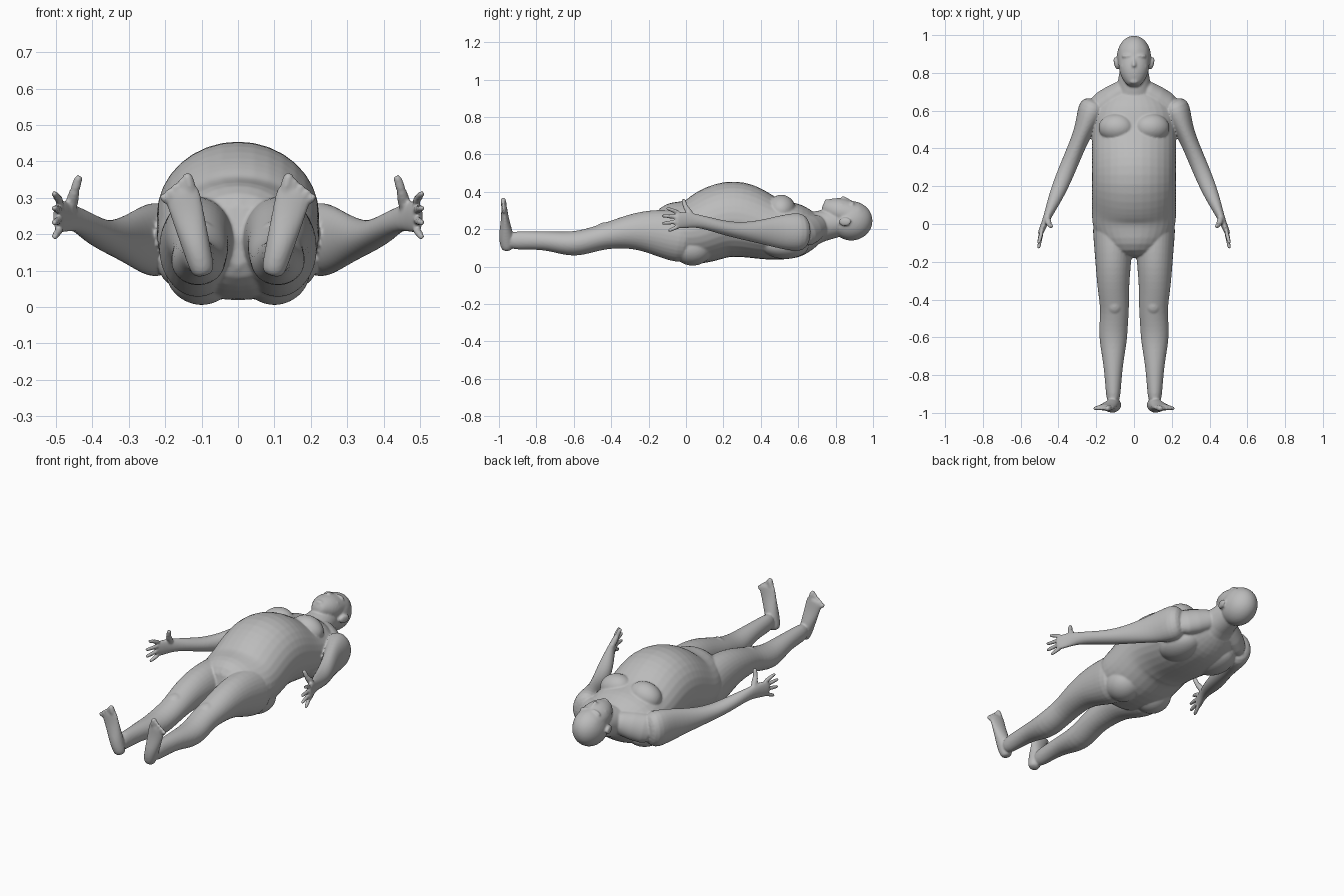
import bpy, bmesh, math
from mathutils import Vector, Matrix

old = bpy.data.objects.get("Cube")
if old:
    bpy.data.objects.remove(old)

SEGMENTS = 16
GROW = 1.03  # makes up for the shrinkage of subdivision
bm = bmesh.new()


def bump(t, middle, spread):
    """Soft swelling of height one around the middle."""
    return math.exp(-((t - middle) / spread) ** 2)


def add_ring(center, across, deep):
    ring = []
    for k in range(SEGMENTS):
        angle = math.tau * k / SEGMENTS
        ring.append(bm.verts.new(center + across * math.cos(angle) + deep * math.sin(angle)))
    return ring


def loft(sections, cap=0.5):
    """Skin oval rings (center, half width, half depth) along a path, with rounded ends."""
    centers = [Vector(section[0]) for section in sections]
    last = len(centers) - 1
    rings = []
    for i, (_, width, depth) in enumerate(sections):
        along = (centers[min(i + 1, last)] - centers[max(i - 1, 0)]).normalized()
        side = (Vector((1, 0, 0)) - along * along.x).normalized()
        across = side * width * GROW
        deep = along.cross(side) * depth * GROW
        tip = along * min(width, depth) * cap
        if i == 0:
            rings.append(add_ring(centers[i] - tip, across * 0.6, deep * 0.6))
        rings.append(add_ring(centers[i], across, deep))
        if i == last:
            rings.append(add_ring(centers[i] + tip, across * 0.6, deep * 0.6))
    for ring, following in zip(rings, rings[1:]):
        for k in range(SEGMENTS):
            j = (k + 1) % SEGMENTS
            bm.faces.new((ring[k], ring[j], following[j], following[k]))
    bm.faces.new(rings[0][::-1])
    bm.faces.new(rings[-1])


def sweep(rule, start, stop, steps, side=1):
    """Loft sections given by a rule evaluated evenly between two stations."""
    sections = []
    for i in range(steps + 1):
        (x, y, z), width, depth = rule(start + (stop - start) * i / steps)
        sections.append(((side * x, y, z), width, depth))
    loft(sections)


def blob(center, radii, turn=0, axis='Y'):
    """Ellipsoid mass."""
    matrix = (Matrix.Translation(center) @ Matrix.Rotation(turn, 4, axis)
              @ Matrix.Diagonal((*radii, 1)))
    bmesh.ops.create_icosphere(bm, subdivisions=3, radius=1, matrix=matrix)


def digit(base, tip, radius):
    """Slightly tapered finger or toe."""
    loft([(base, radius, radius), (Vector(base).lerp(tip, 0.5), radius, radius),
          (tip, radius * 0.85, radius * 0.85)])


def torso(y):
    shoulder = bump(y, 0.7, 0.06)
    front = 0.34 + 0.12 * bump(y, 0.25, 0.17) - 0.05 * shoulder
    back = 0.05 - 0.04 * bump(y, 0.05, 0.09) - 0.015 * bump(y, 0.47, 0.12) + 0.05 * shoulder
    width = 0.222 - 0.08 * shoulder - 0.06 * bump(y, -0.13, 0.07)
    return (0, y, (front + back) / 2), width, (front - back) / 2


def arm(y):
    width = 0.045 + 0.035 * bump(y, 0.63, 0.1) - 0.03 * bump(y, -0.03, 0.15)
    depth = 0.034 + 0.07 * bump(y, 0.63, 0.25) + 0.015 * bump(y, -0.03, 0.05)
    return (0.475 - 0.42 * y, y, 0.185 + 0.065 * bump(y, 0, 0.2)), width, depth


def leg(y):
    calf = bump(y, -0.6, 0.1)
    x = 0.11 - 0.008 * bump(y, -0.45, 0.07)
    z = 0.14 + 0.05 * bump(y, -0.24, 0.22) - 0.022 * calf
    width = 0.11 + 0.08 * y + 0.012 * calf
    depth = 0.048 + 0.09 * bump(y, 0, 0.35) + 0.014 * calf
    return (x, y, z), width, depth


def foot(z):
    heel = bump(z, 0.15, 0.09)
    return (0.07 + 0.27 * z, -0.95 - 0.07 * z, z), 0.025 + 0.08 * z, 0.015 + 0.024 * heel


def face(y):
    jaw = bump(y, 0.73, 0.05)
    return (0, y, 0.55 - 0.31 * y), 0.082 - 0.04 * jaw, 0.074 - 0.034 * jaw


# Trunk, neck and head
sweep(torso, -0.11, 0.68, 14)
loft([((0, 0.64, 0.19), 0.13, 0.1), ((0, 0.72, 0.22), 0.085, 0.08), ((0, 0.82, 0.235), 0.08, 0.08)])
blob((0, 0.884, 0.245), (0.092, 0.115, 0.107))
sweep(face, 0.75, 0.93, 5)

# Nose, lips and chin
loft([((0, 0.89, 0.34), 0.011, 0.01), ((0, 0.86, 0.352), 0.01, 0.014), ((0, 0.835, 0.366), 0.014, 0.016)])
for y in (0.781, 0.796):
    blob((0, y, 0.352), (0.026, 0.007, 0.011))
blob((0, 0.754, 0.345), (0.026, 0.014, 0.017))

for side in (-1, 1):
    # Brow, cheek, eyelid, nostril and ear
    blob((side * 0.036, 0.889, 0.337), (0.032, 0.011, 0.015), side * 0.25)
    blob((side * 0.048, 0.833, 0.322), (0.024, 0.024, 0.022))
    blob((side * 0.034, 0.864, 0.334), (0.017, 0.008, 0.012))
    blob((side * 0.015, 0.832, 0.352), (0.01, 0.011, 0.012))
    blob((side * 0.095, 0.85, 0.24), (0.011, 0.034, 0.024), side * -0.25, 'Z')

    # Chest, shoulder blade, shoulder slope and buttock masses
    blob((side * 0.095, 0.51, 0.31), (0.095, 0.075, 0.074), side * 0.25)
    blob((side * 0.12, 0.53, 0.115), (0.1, 0.13, 0.075))
    loft([((side * 0.05, 0.71, 0.22), 0.06, 0.065), ((side * 0.19, 0.63, 0.185), 0.06, 0.09)])
    blob((side * 0.1, 0.035, 0.1), (0.1, 0.11, 0.096))

    # Arm and palm, four fingers and thumb
    sweep(arm, 0.62, -0.05, 12, side)
    for i in range(4):
        reach = 0.015 * (i - 1.4) ** 2 - 0.13
        digit((side * 0.488, -0.04, 0.29 - 0.025 * i), (side * 0.505, reach, 0.312 - 0.04 * i), 0.011)
    knuckle = (side * 0.449, -0.003, 0.32)
    digit((side * 0.46, 0.03, 0.27), knuckle, 0.017)
    digit(knuckle, (side * 0.437, -0.014, 0.357), 0.013)

    # Leg, kneecap, foot and five toes
    sweep(leg, 0, -0.93, 14, side)
    blob((side * 0.103, -0.43, 0.205), (0.042, 0.05, 0.033))
    sweep(foot, 0.1, 0.32, 6, side)
    for i in range(5):
        radius = 0.011 if i else 0.016
        x = 0.13 + 0.017 * i
        z = 0.32 - 0.007 * i
        digit((side * x, -0.973, z), (side * (x + 0.01), -0.978, z + 0.042 - 0.007 * i), radius)

bmesh.ops.recalc_face_normals(bm, faces=bm.faces)
mesh = bpy.data.meshes.new("body")
bm.to_mesh(mesh)
bm.free()
body = bpy.data.objects.new("body", mesh)
bpy.context.collection.objects.link(body)

# Fuse the masses into one smooth skin
rounding = body.modifiers.new("round", 'SUBSURF')
rounding.levels = rounding.render_levels = 1
fuse = body.modifiers.new("fuse", 'REMESH')
fuse.mode = 'VOXEL'
fuse.voxel_size = 0.0055
fuse.use_smooth_shade = True
soften = body.modifiers.new("soften", 'SMOOTH')
soften.factor = 0.5
soften.iterations = 6

# Plain grey skin
grey = (0.5, 0.5, 0.5, 1)
skin = bpy.data.materials.new("plain grey")
skin.use_nodes = True
skin.diffuse_color = grey
skin.node_tree.nodes["Principled BSDF"].inputs["Base Color"].default_value = grey
mesh.materials.append(skin)
